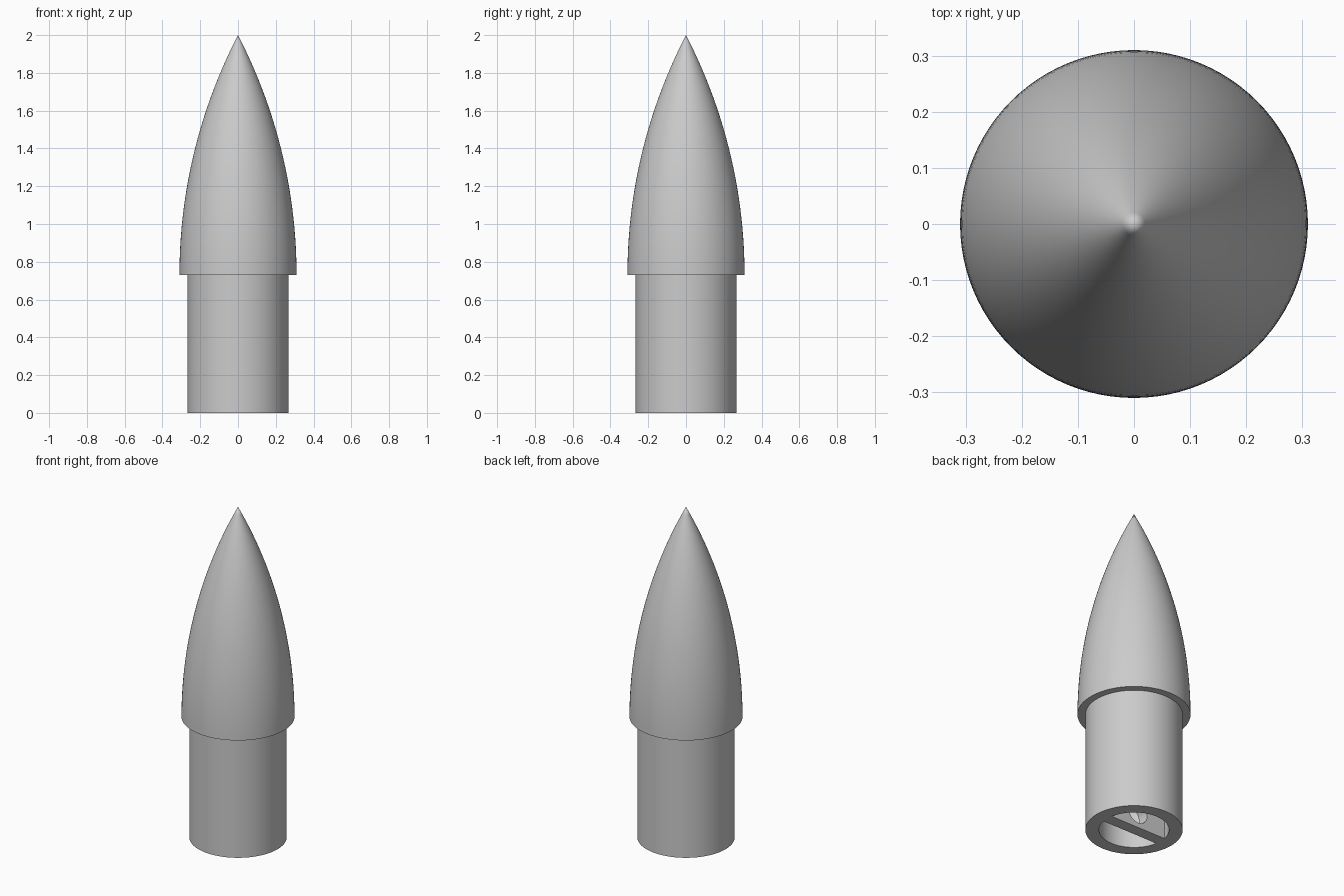
import bpy
import bmesh
import math
from mathutils import Matrix, Vector

cube = bpy.data.objects.get("Cube")
if cube:
    bpy.data.objects.remove(cube, do_unlink=True)

BODY_R, SHOULDER_R, BORE_R = 0.31, 0.267, 0.192
STEP_Z, TIP_Z = 0.73, 2.0

grey = bpy.data.materials.new("light grey plastic")
grey.use_nodes = True
colour = (0.6, 0.6, 0.6, 1)
grey.diffuse_color = colour
grey.node_tree.nodes["Principled BSDF"].inputs["Base Color"].default_value = colour


def finish(obj):
    """Assign the material and smooth the curved faces."""
    obj.data.materials.clear()
    obj.data.materials.append(grey)
    bpy.ops.object.select_all(action="DESELECT")
    obj.select_set(True)
    bpy.context.view_layer.objects.active = obj
    bpy.ops.object.shade_smooth_by_angle(angle=math.radians(30))


def lathe(name, profile, segments=96):
    """Spin a radius/height profile around the z axis."""
    bm = bmesh.new()
    verts = [bm.verts.new((r, 0, z)) for r, z in profile]
    edges = [bm.edges.new(pair) for pair in zip(verts, verts[1:])]
    bmesh.ops.spin(bm, geom=verts + edges, axis=(0, 0, 1), cent=(0, 0, 0),
                   angle=math.tau, steps=segments, use_duplicate=False)
    bmesh.ops.remove_doubles(bm, verts=bm.verts, dist=0.0001)
    bmesh.ops.recalc_face_normals(bm, faces=bm.faces)
    mesh = bpy.data.meshes.new(name)
    bm.to_mesh(mesh)
    bm.free()
    obj = bpy.data.objects.new(name, mesh)
    bpy.context.collection.objects.link(obj)
    finish(obj)
    return obj


# Pointed cone: a circular arc tangent to the body side
length = TIP_Z - STEP_Z
arc_r = (BODY_R ** 2 + length ** 2) / (2 * BODY_R)
steps = 32
ogive = []
for i in range(steps + 1):
    h = length * i / steps
    r = math.sqrt(arc_r ** 2 - h ** 2) + BODY_R - arc_r
    ogive.append((max(r, 0), STEP_Z + h))
lathe("nose_cone", [(SHOULDER_R, STEP_Z)] + ogive)

# Hollow shoulder with a closed upper end
lathe("hollow_shoulder", [(0, STEP_Z), (BORE_R, STEP_Z), (BORE_R, 0),
                          (SHOULDER_R, 0), (SHOULDER_R, STEP_Z)])

# Cord anchor: a web across the bore with a round hole
WEB_H, WEB_T, HOLE_R, HOLE_Z = 0.25, 0.07, 0.065, 0.095
curve = bpy.data.curves.new("cord_anchor_outline", "CURVE")
curve.dimensions = "2D"
curve.fill_mode = "BOTH"
curve.extrude = WEB_T / 2
outline = [(-BORE_R, 0), (BORE_R, 0), (BORE_R, WEB_H), (-BORE_R, WEB_H)]
hole = [(HOLE_R * math.cos(a), HOLE_Z + HOLE_R * math.sin(a))
        for a in (math.tau * i / 40 for i in range(40))]
for loop in (outline, hole):
    spline = curve.splines.new("POLY")
    spline.points.add(len(loop) - 1)
    for point, (x, z) in zip(spline.points, loop):
        point.co = (x, z, 0, 1)
    spline.use_cyclic_u = True
anchor = bpy.data.objects.new("cord_anchor", curve)
bpy.context.collection.objects.link(anchor)
anchor.rotation_euler.x = math.pi / 2
bpy.ops.object.select_all(action="DESELECT")
anchor.select_set(True)
bpy.context.view_layer.objects.active = anchor
bpy.ops.object.convert(target="MESH")
finish(bpy.context.view_layer.objects.active)
